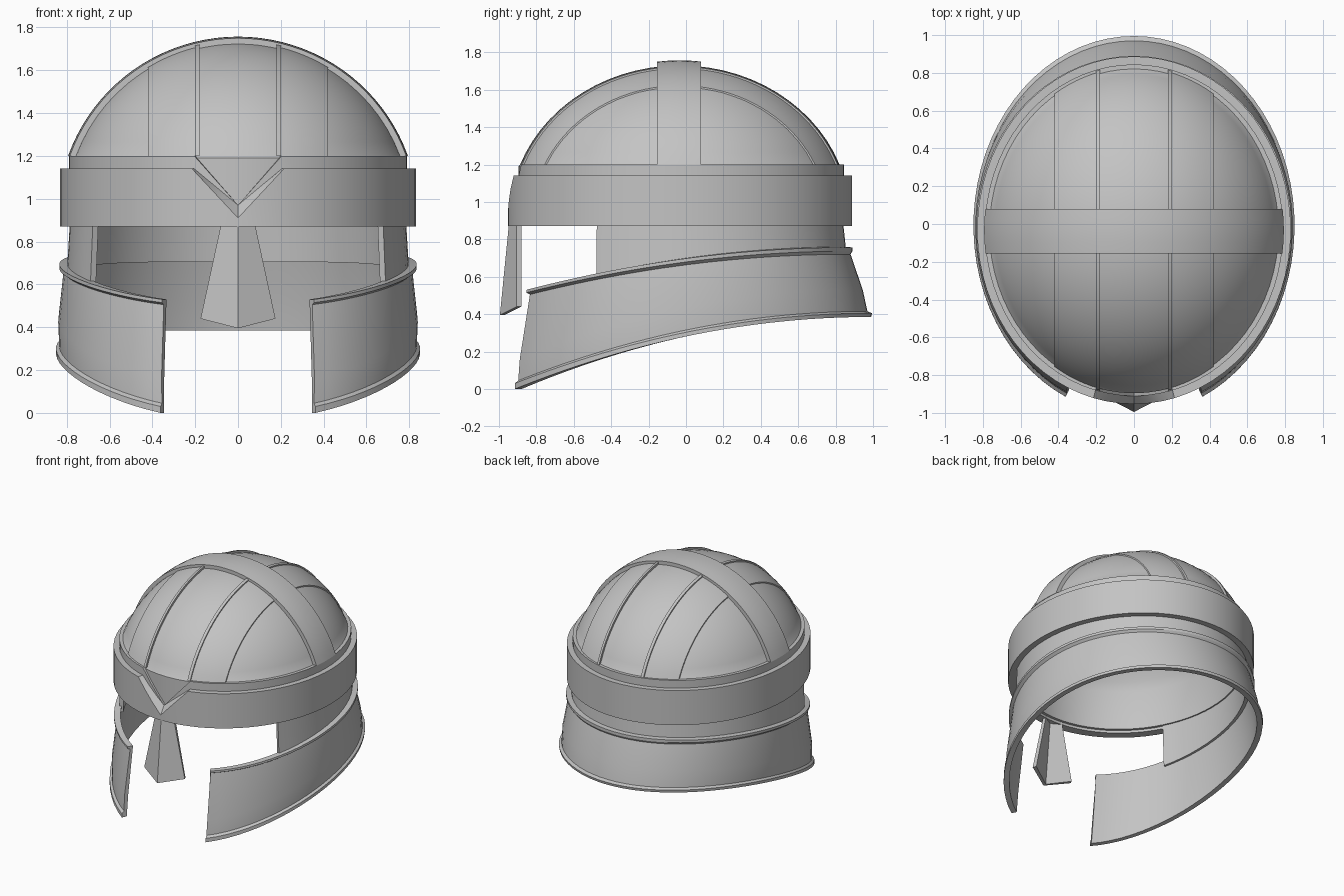
import bpy, bmesh
from math import sin, cos, acos, pi, sqrt, radians

if "Cube" in bpy.data.objects:
    bpy.data.objects.remove(bpy.data.objects["Cube"])

steel = bpy.data.materials.new("grey_steel")
steel.use_nodes = True
GREY = (0.55, 0.55, 0.55, 1)
steel.diffuse_color = GREY
steel.node_tree.nodes["Principled BSDF"].inputs["Base Color"].default_value = GREY

# Dome ellipsoid: radii, centre and the height where it meets the brow
RX, RY, RZ = 0.815, 0.91, 0.81
CY, CZ, BASE = -0.033, 0.92, 1.2


def skin(name, loops, wrap_loop=True, wrap_rows=False, smooth=True):
    """Bridge a row of equal point loops into one mesh."""
    bm = bmesh.new()
    rows = [[bm.verts.new(p) for p in loop] for loop in loops]
    count, size = len(rows), len(rows[0])
    for i in range(count if wrap_rows else count - 1):
        a, b = rows[i], rows[(i + 1) % count]
        for j in range(size if wrap_loop else size - 1):
            k = (j + 1) % size
            bm.faces.new((a[j], a[k], b[k], b[j]))
    if not wrap_rows:
        bm.faces.new(rows[0])
        bm.faces.new(rows[-1])
    bmesh.ops.remove_doubles(bm, verts=bm.verts, dist=1e-5)
    bmesh.ops.recalc_face_normals(bm, faces=bm.faces)
    mesh = bpy.data.meshes.new(name)
    bm.to_mesh(mesh)
    bm.free()
    mesh.materials.append(steel)
    obj = bpy.data.objects.new(name, mesh)
    bpy.context.collection.objects.link(obj)
    if smooth:
        bpy.ops.object.select_all(action="DESELECT")
        obj.select_set(True)
        bpy.context.view_layer.objects.active = obj
        bpy.ops.object.shade_smooth_by_angle(angle=radians(25))


def sweep(name, section, c_end=-1.0, steps=72, wrap_loop=True):
    """Sweep a section round an oval plan, from the back to where cos = c_end.
    Section points: (half width, back y, front y, front z, back z, notch drop)."""
    full = c_end <= -1
    reach = pi if full else acos(c_end)
    loops = []
    for i in range(steps if full else steps + 1):
        a = -reach + 2 * reach * i / steps
        t = (cos(a) - c_end) / (1 - c_end)
        loop = []
        for rx, back, front, zf, zb, drop in section:
            y = (back + front) / 2 + (back - front) / 2 * cos(a)
            z = zf + (zb - zf) * (2 * t - t * t)
            if cos(a) < 0:
                z -= drop * max(0, 1 - abs(sin(a)) / sin(radians(15)))
            loop.append((rx * sin(a), y, z))
        loops.append(loop)
    skin(name, loops, wrap_loop, full)


def level(rx, ry, z, drop=0):
    """Section point of a level ring centred on the dome."""
    return (rx, CY + ry, CY - ry, z, z, drop)


def strip(name, lo, hi, rise, across=1, crosswise=False, steps=40):
    """Raised strip following the dome, front to back or side to side."""
    cols = [lo + (hi - lo) * i / across for i in range(across + 1)]
    edge = [(c, rise) for c in cols] + [(c, -0.015) for c in reversed(cols)]
    loops = []
    for i in range(steps + 1):
        f = 2 * i / steps - 1
        loop = []
        for c, r in edge:
            s = sqrt(1 - (((c - CY) / RY) if crosswise else c / RX) ** 2)
            height = RZ * s + r
            run = (RX if crosswise else RY) * s + r
            a = f * acos((BASE - CZ) / height)
            z = CZ + height * cos(a)
            loop.append((run * sin(a), c, z) if crosswise
                        else (c, CY + run * sin(a), z))
        loops.append(loop)
    skin(name, loops)


# Dome shell, with an upright wall hidden behind the brow band
low = acos((BASE - CZ) / RZ)
arc = [low * i / 14 for i in range(15)]
outer = [level(RX * sin(a), RY * sin(a), CZ + RZ * cos(a)) for a in arc]
inner = [level((RX - 0.03) * sin(a), (RY - 0.03) * sin(a),
               CZ + (RZ - 0.03) * cos(a)) for a in reversed(arc)]
wall = [level(0.775, 0.863, 1.19), level(0.775, 0.863, 0.89),
        level(0.745, 0.833, 0.89)]
sweep("dome", outer + wall + inner, wrap_loop=False)

# Raised panels and ribs either side of the middle, and the crossing band
for side, sign in (("left", 1), ("right", -1)):
    strip(side + "_dome_panel", 0.19 * sign, 0.42 * sign, 0.008, across=6)
    strip(side + "_dome_rib", 0.18 * sign, 0.2 * sign, 0.017)
strip("crossing_band", -0.155, 0.08, 0.027, across=4, crosswise=True)

# Brow band with a stepped rim and a pointed notch at the front
sweep("brow_band", [
    level(0.83, 0.92, 0.87), level(0.83, 0.92, 1.14, 0.23),
    level(0.79, 0.878, 1.14, 0.17), level(0.79, 0.878, 1.2, 0.23),
    level(0.765, 0.853, 1.2, 0.23), level(0.765, 0.853, 0.87)])

# Upright neck skirt below the band
sweep("neck_skirt", [
    (0.785, 0.84, -0.91, 0.89, 0.89, 0), (0.8, 0.86, -0.92, 0.57, 0.705, 0),
    (0.77, 0.83, -0.89, 0.57, 0.705, 0), (0.755, 0.81, -0.88, 0.89, 0.89, 0)],
    c_end=-0.505, steps=48)

# Flared neck and cheek guard with rolled lips and a crease
sweep("neck_and_cheek_guard", [
    (0.785, 0.85, -0.90, 0.53, 0.76, 0), (0.835, 0.89, -0.94, 0.53, 0.757, 0),
    (0.835, 0.89, -0.94, 0.515, 0.737, 0), (0.815, 0.88, -0.92, 0.505, 0.72, 0),
    (0.84, 0.945, -0.98, 0.16, 0.53, 0), (0.835, 0.97, -0.99, 0.045, 0.415, 0),
    (0.85, 0.995, -1.01, 0.03, 0.405, 0), (0.85, 0.99, -1.01, 0.0, 0.385, 0),
    (0.81, 0.95, -0.97, 0.0, 0.385, 0), (0.81, 0.92, -0.95, 0.16, 0.53, 0)],
    c_end=-0.905, steps=64)


# Ridged nose guard, hollow behind
def nose_loop(half, edge_y, ridge_y, edge_z, ridge_z):
    front = [(-half, edge_y, edge_z), (0, ridge_y, ridge_z), (half, edge_y, edge_z)]
    back = [(x * 0.93, y + 0.025, z) for x, y, z in reversed(front)]
    return front + back


skin("nose_guard", [nose_loop(0.075, -0.905, -0.945, 0.9, 0.9),
                    nose_loop(0.175, -0.905, -0.995, 0.44, 0.395)], smooth=False)
